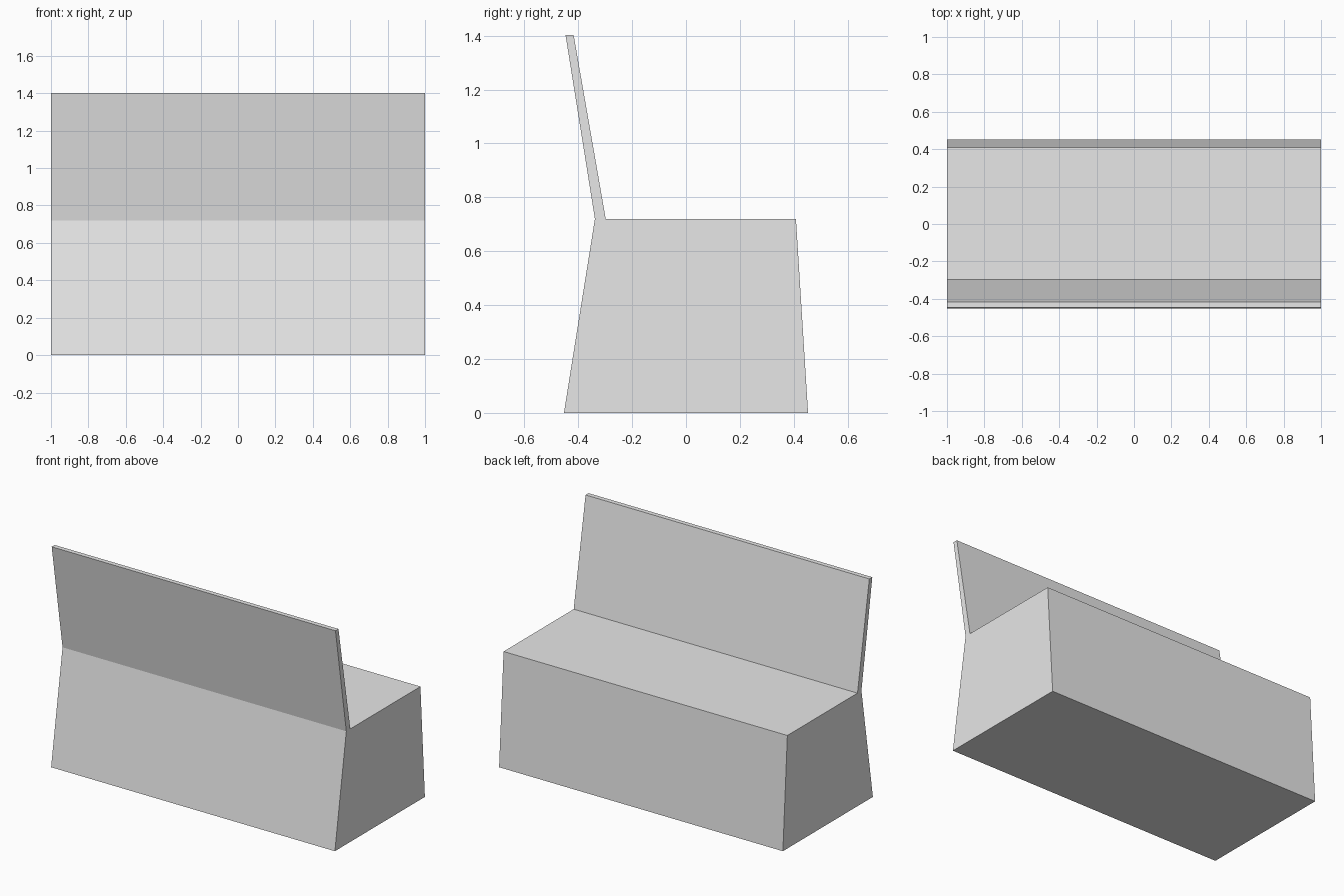
import bpy
import bmesh
from mathutils import Vector

cube = bpy.data.objects.get("Cube")
if cube:
    bpy.data.objects.remove(cube, do_unlink=True)

HALF_WIDTH = 1.0

# Light grey used on the whole bench
grey = bpy.data.materials.new("light_grey")
grey.use_nodes = True
grey.diffuse_color = (0.8, 0.8, 0.8, 1)
grey.node_tree.nodes["Principled BSDF"].inputs["Base Color"].default_value = (0.8, 0.8, 0.8, 1)


def extrude_profile(name, profile, material):
    """Extrude a (y, z) side profile across the full width."""
    bm = bmesh.new()
    side = bm.faces.new([bm.verts.new((-HALF_WIDTH, y, z)) for y, z in profile])
    result = bmesh.ops.extrude_face_region(bm, geom=[side], use_keep_orig=True)
    moved = [v for v in result["geom"] if isinstance(v, bmesh.types.BMVert)]
    bmesh.ops.translate(bm, verts=moved, vec=Vector((2 * HALF_WIDTH, 0, 0)))
    bmesh.ops.recalc_face_normals(bm, faces=bm.faces[:])
    mesh = bpy.data.meshes.new(name)
    bm.to_mesh(mesh)
    bm.free()
    mesh.materials.append(material)
    obj = bpy.data.objects.new(name, mesh)
    bpy.context.collection.objects.link(obj)
    return obj


# Tapered seat block with a thin leaning backrest, in one continuous profile
extrude_profile("bench", [
    (-0.453, 0), (0.453, 0), (0.408, 0.72), (-0.298, 0.72),
    (-0.417, 1.402), (-0.447, 1.402), (-0.338, 0.72),
], grey)
